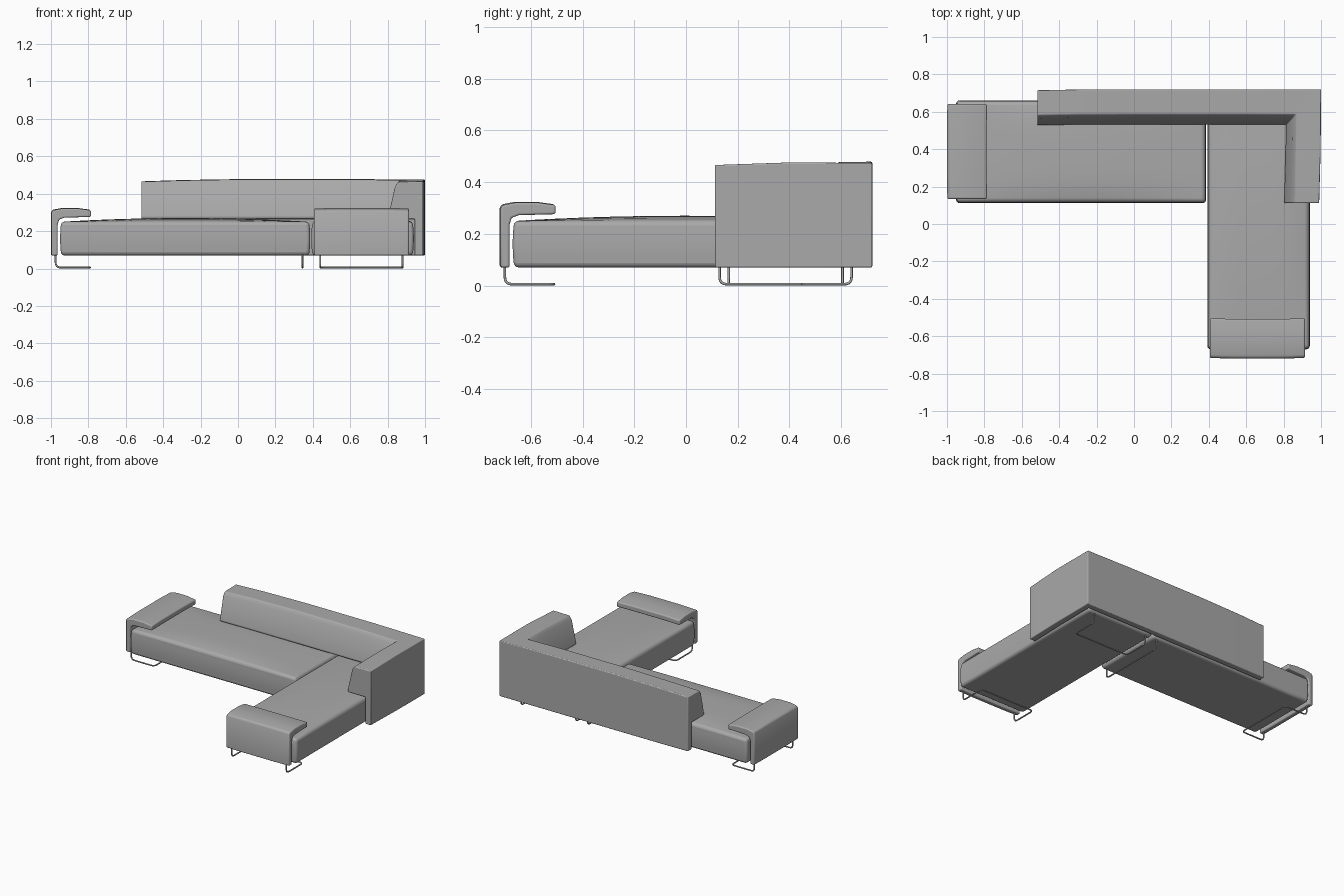
import bpy
import bmesh
from math import radians
from mathutils import Vector

cube = bpy.data.objects.get("Cube")
if cube:
    bpy.data.objects.remove(cube, do_unlink=True)

grey = bpy.data.materials.new("warm_grey")
grey.use_nodes = True
grey.diffuse_color = (0.4, 0.4, 0.4, 1)
grey.node_tree.nodes["Principled BSDF"].inputs["Base Color"].default_value = grey.diffuse_color


def finish(name, bm, bevel):
    """Turn a bmesh into a smooth object with softened edges."""
    bmesh.ops.recalc_face_normals(bm, faces=bm.faces)
    mesh = bpy.data.meshes.new(name)
    bm.to_mesh(mesh)
    bm.free()
    mesh.materials.append(grey)
    obj = bpy.data.objects.new(name, mesh)
    bpy.context.collection.objects.link(obj)
    mod = obj.modifiers.new("soft_edges", "BEVEL")
    mod.width = bevel
    mod.segments = 4
    mod.limit_method = "ANGLE"
    mod.angle_limit = radians(35)
    bpy.ops.object.select_all(action="DESELECT")
    obj.select_set(True)
    bpy.context.view_layer.objects.active = obj
    bpy.ops.object.shade_smooth_by_angle(angle=radians(40))
    return obj


def seat(name, low, high, crown):
    """Upholstered block with a domed top and slightly full sides."""
    low, high = Vector(low), Vector(high)
    mid, half = (low + high) / 2, (high - low) / 2
    bm = bmesh.new()
    bmesh.ops.create_cube(bm, size=2)
    bmesh.ops.subdivide_edges(bm, edges=bm.edges[:], cuts=9, use_grid_fill=True)
    for v in bm.verts:
        u, w, t = v.co
        dome = (1 - u * u) * (1 - w * w * w * w) if half.x > half.y else (1 - w * w) * (1 - u ** 4)
        full = 0.006 * (1 - t * t)
        v.co = mid + Vector((u * (half.x + full), w * (half.y + full), t * half.z))
        if t > 0:
            v.co.z += crown * dome * t
    finish(name, bm, 0.022)


def sweep(name, profile, stations, bevel):
    """Join copies of a (depth, height) profile placed at stations."""
    bm = bmesh.new()
    rings = []
    for x, y, dx, dy, lift in stations:
        rings.append([bm.verts.new((x + dx * d, y + dy * d, z + (lift if z > 0.3 else 0)))
                      for d, z in profile])
    n = len(profile)
    for a, b in zip(rings, rings[1:]):
        for i in range(n):
            j = (i + 1) % n
            bm.faces.new((a[i], a[j], b[j], b[i]))
    bm.faces.new(rings[0])
    bm.faces.new(rings[-1])
    finish(name, bm, bevel)


def tube(name, points, corner=0.028, radius=0.005):
    """Bent metal rod with rounded corners."""
    pts = [Vector(p) for p in points]
    path = [pts[0]]
    for a, b, c in zip(pts, pts[1:], pts[2:]):
        p = b + (a - b).normalized() * corner
        q = b + (c - b).normalized() * corner
        for k in range(7):
            t = k / 6
            path.append(p * (1 - t) ** 2 + b * 2 * t * (1 - t) + q * t * t)
    path.append(pts[-1])
    curve = bpy.data.curves.new(name, "CURVE")
    curve.dimensions = "3D"
    curve.bevel_depth = radius
    curve.bevel_resolution = 2
    curve.use_fill_caps = True
    spline = curve.splines.new("POLY")
    spline.points.add(len(path) - 1)
    for sp, p in zip(spline.points, path):
        sp.co = (*p, 1)
    curve.materials.append(grey)
    obj = bpy.data.objects.new(name, curve)
    bpy.context.collection.objects.link(obj)
    bpy.ops.object.select_all(action="DESELECT")
    obj.select_set(True)
    bpy.context.view_layer.objects.active = obj
    bpy.ops.object.convert(target="MESH")
    bpy.ops.object.shade_smooth_by_angle(angle=radians(50))


# Two long seats meeting at the corner
seat("long_seat", (-0.945, 0.118, 0.07), (0.38, 0.655, 0.25), 0.02)
seat("chaise_seat", (0.398, -0.664, 0.07), (0.934, 0.655, 0.25), 0.02)

# Corner backrest: thin panel below, sloped cushion above
back_profile = [(0, 0.07), (0, 0.466), (0.132, 0.464), (0.15, 0.44),
                (0.188, 0.275), (0.182, 0.265), (0.046, 0.265), (0.046, 0.07)]
sweep("corner_backrest", back_profile, [
    (-0.517, 0.715, 0, -1, 0),
    (-0.3, 0.719, 0, -1, 0.007),
    (0.05, 0.72, 0, -1, 0.013),
    (0.6, 0.72, 0, -1, 0.013),
    (1.0, 0.72, -1, -1, 0.008),
    (0.998, 0.4, -1, 0, 0.01),
    (0.99, 0.112, -1, 0, 0)], 0.014)

# Folded armrests at the two open ends
arm_profile = [(0, 0.07), (0, 0.3), (0.008, 0.314), (0.06, 0.324), (0.14, 0.324),
               (0.212, 0.314), (0.212, 0.276), (0.07, 0.272), (0.042, 0.262),
               (0.034, 0.235), (0.034, 0.07)]
sweep("right_armrest", arm_profile,
      [(-0.998, 0.134, 1, 0, -0.003), (-1.0, 0.26, 1, 0, 0),
       (-1.0, 0.51, 1, 0, 0), (-0.998, 0.641, 1, 0, -0.003)], 0.008)
sweep("front_armrest", arm_profile,
      [(0.406, -0.716, 0, 1, -0.003), (0.53, -0.72, 0, 1, 0),
       (0.79, -0.72, 0, 1, 0), (0.914, -0.716, 0, 1, -0.003)], 0.008)

# Sled legs: two posts joined by a loop on the floor
FLOOR, TOP = 0.0055, 0.085


def sled(name, post_a, post_b, reach):
    a, b, r = Vector((*post_a, 0)), Vector((*post_b, 0)), Vector((*reach, 0))
    up, down = Vector((0, 0, TOP)), Vector((0, 0, FLOOR))
    tube(name, [a + up, a + down, a + r + down, b + r + down, b + down, b + up])


sled("right_sled_leg", (-0.975, 0.165), (-0.975, 0.605), (0.185, 0))
sled("front_sled_leg", (0.44, -0.70), (0.88, -0.70), (0, 0.19))
sled("corner_sled_leg", (0.44, 0.64), (0.88, 0.64), (0, -0.19))
tube("middle_leg", [(0.345, 0.13, TOP), (0.345, 0.13, FLOOR),
                    (0.345, 0.64, FLOOR), (0.345, 0.64, TOP)])
